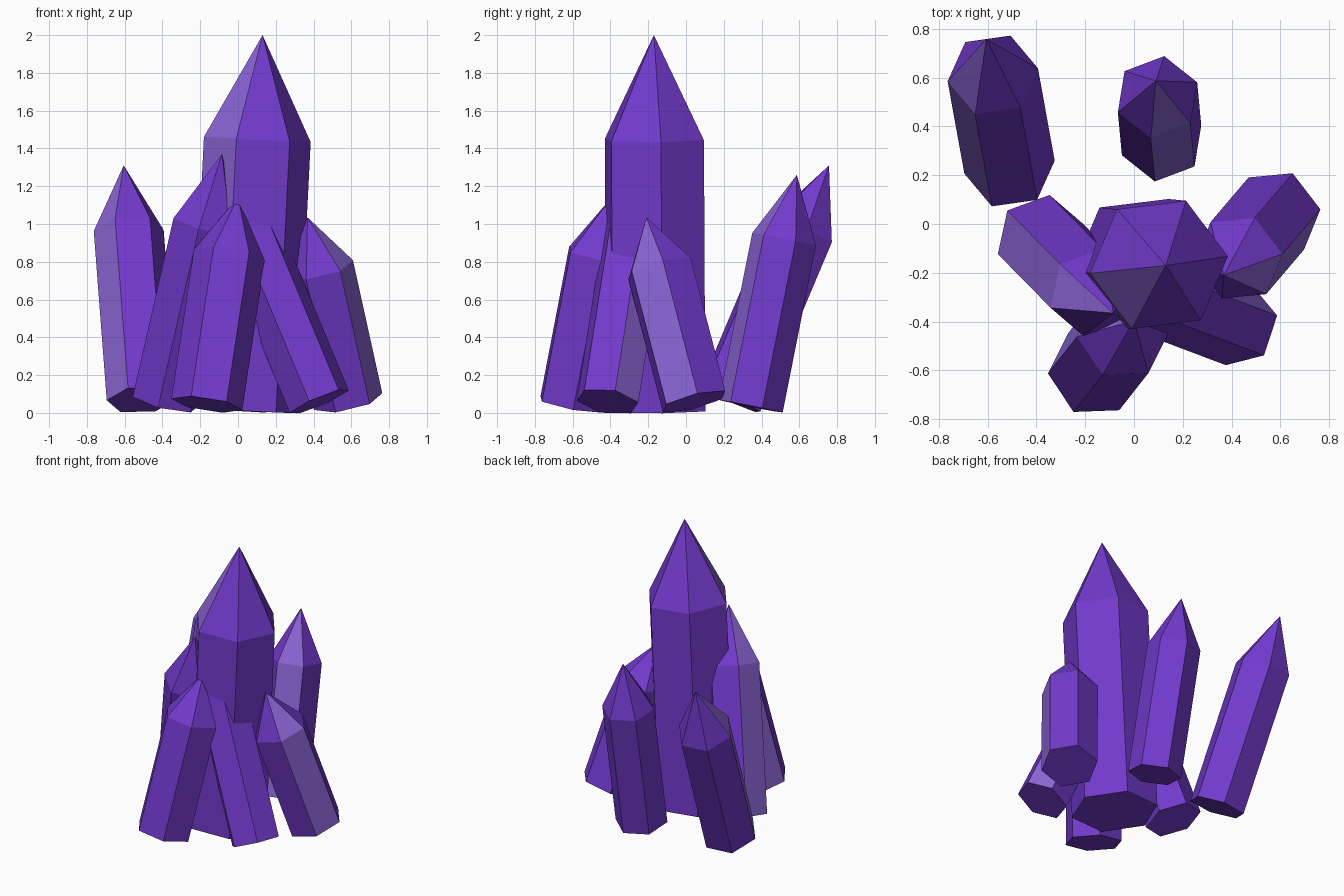
import bpy, bmesh, math
from mathutils import Vector

if "Cube" in bpy.data.objects:
    bpy.data.objects.remove(bpy.data.objects["Cube"], do_unlink=True)


def make_material(name, colour):
    mat = bpy.data.materials.new(name)
    mat.use_nodes = True
    mat.diffuse_color = colour
    mat.node_tree.nodes["Principled BSDF"].inputs["Base Color"].default_value = colour
    return mat


purple = make_material("deep_purple", (0.17, 0.042, 0.61, 1))
lavender = make_material("pale_lavender", (0.26, 0.13, 0.67, 1))

SIDES = 6
SHOULDER = 0.722  # where the prism ends and the point begins


def crystal(name, base, tip, radius, roll, pale_side):
    """Six-sided prism with a pointed end; one side and its facet are pale."""
    base, tip = Vector(base), Vector(tip)
    turn = Vector((0, 0, 1)).rotation_difference(tip - base)
    shoulder = base.lerp(tip, SHOULDER)
    bm = bmesh.new()

    def ring(centre):
        verts = []
        for i in range(SIDES):
            a = math.radians(roll) + math.tau * i / SIDES
            offset = Vector((math.cos(a), math.sin(a), 0)) * radius
            verts.append(bm.verts.new(centre + turn @ offset))
        return verts

    low, high = ring(base), ring(shoulder)
    apex = bm.verts.new(tip)
    bm.faces.new(low[::-1])
    for i in range(SIDES):
        j = (i + 1) % SIDES
        side = bm.faces.new((low[i], low[j], high[j], high[i]))
        facet = bm.faces.new((high[i], high[j], apex))
        side.material_index = facet.material_index = int(i == pale_side)

    mesh = bpy.data.meshes.new(name)
    bm.to_mesh(mesh)
    bm.free()
    mesh.materials.append(purple)
    mesh.materials.append(lavender)
    obj = bpy.data.objects.new(name, mesh)
    bpy.context.collection.objects.link(obj)


# Tall central crystal
crystal("main_crystal", (0.03, -0.16, 0.012), (0.13, -0.17, 2.0), 0.285, 7, 3)

# Two free-standing crystals behind
crystal("back_right_crystal", (-0.51, 0.233, 0.07), (-0.605, 0.757, 1.31), 0.187, 8, 3)
crystal("back_crystal", (0.113, 0.343, 0.035), (0.09, 0.587, 1.26), 0.174, 21, 4)

# Crystals leaning against the centre
crystal("left_crystal", (0.583, 0.043, 0.06), (0.368, -0.21, 1.035), 0.187, 7, 5)
crystal("front_left_crystal", (0.43, -0.415, 0.06), (-0.14, -0.2, 1.43), 0.172, 12, 0)
crystal("front_crystal", (-0.165, -0.605, 0.045), (0.0, -0.395, 1.14), 0.19, 3, 2)
crystal("right_crystal", (-0.385, -0.06, 0.06), (-0.085, -0.365, 1.37), 0.186, 19, 2)
